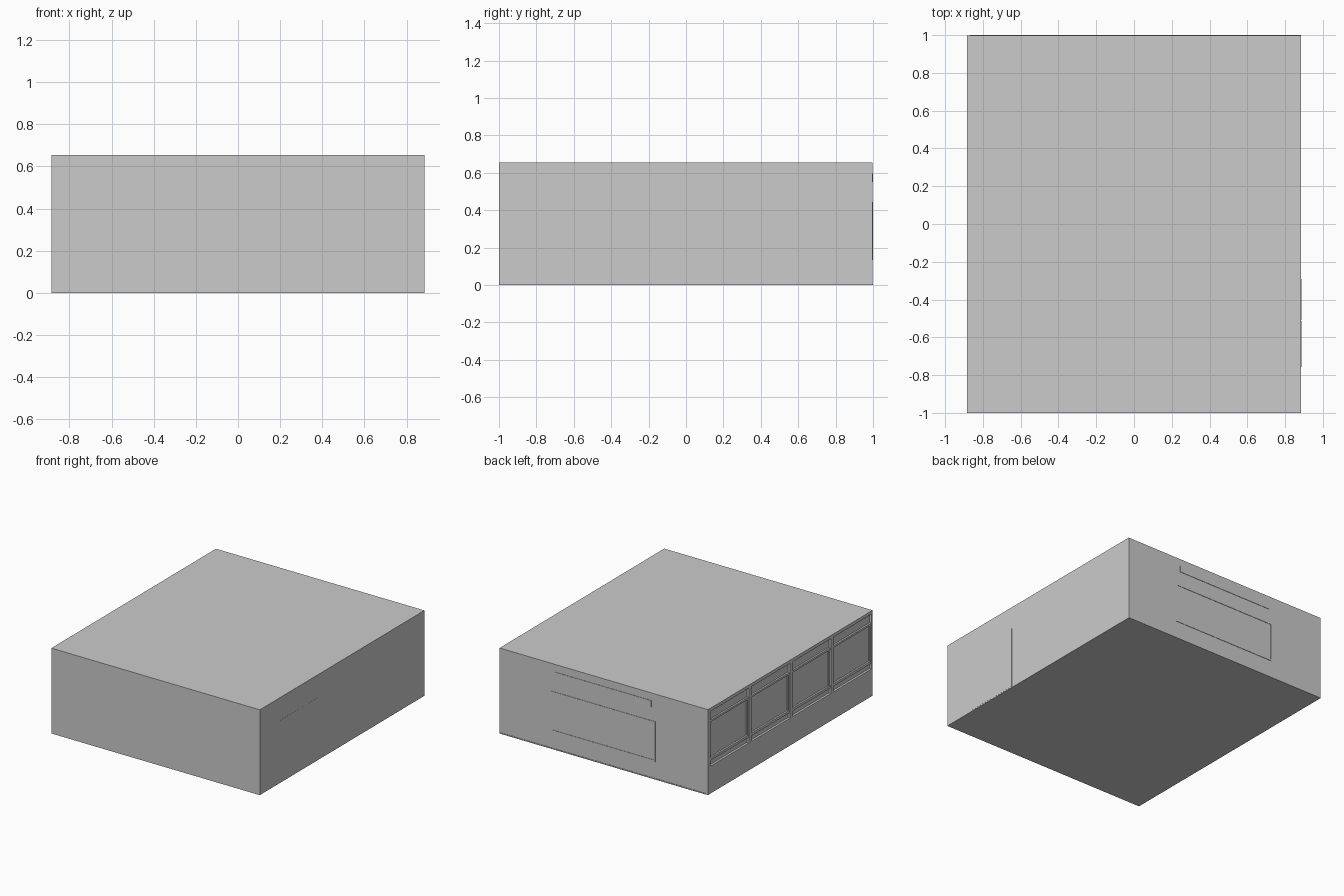
import bpy
import bmesh
from mathutils import Vector

if "Cube" in bpy.data.objects:
    bpy.data.objects.remove(bpy.data.objects["Cube"])

HX, HY, H = 0.885, 1.0, 0.655   # half width, half length, height
FLOOR = 0.008
BACK = 0.997                    # back wall plane, trim reaches y = 1
GLASS = -0.868                  # recessed plane of the left windows


def boxes(name, spans):
    """One object made of axis-aligned boxes given as (x0, x1, y0, y1, z0, z1)."""
    bm = bmesh.new()
    for x0, x1, y0, y1, z0, z1 in spans:
        new = bmesh.ops.create_cube(bm, size=1)["verts"]
        bmesh.ops.scale(bm, verts=new, vec=(x1 - x0, y1 - y0, z1 - z0))
        bmesh.ops.translate(bm, verts=new, vec=Vector((x0 + x1, y0 + y1, z0 + z1)) / 2)
    mesh = bpy.data.meshes.new(name)
    bm.to_mesh(mesh)
    bm.free()
    obj = bpy.data.objects.new(name, mesh)
    bpy.context.collection.objects.link(obj)
    return obj


def frame_y(x0, x1, z0, z1, w):
    """Four bars of a flat rectangular trim on the back wall."""
    y0, y1 = BACK - 0.002, HY
    return [(x0, x1, y0, y1, z0, z0 + w), (x0, x1, y0, y1, z1 - w, z1),
            (x0, x0 + w, y0, y1, z0 + w, z1 - w), (x1 - w, x1, y0, y1, z0 + w, z1 - w)]


# Building mass and floor slab
boxes("building_body", [(GLASS, HX, -HY, BACK, FLOOR, H)])
boxes("floor_slab", [(GLASS, HX, -HY, HY, 0, FLOOR)])

# Left facade: solid bands and posts around four recessed bays
PITCH, BAY = 0.496, 0.465
bays = [(0.965 - i * PITCH - BAY, 0.965 - i * PITCH) for i in range(4)]
rows = [(0.21, 0.25), (0.27, 0.545), (0.56, 0.63)]    # sill slot, pane, transom
x0, x1 = -HX, GLASS
wall = [(x0, x1, -HY, BACK, 0.0, rows[0][0]), (x0, x1, -HY, BACK, rows[-1][1], H)]
edges = [BACK] + [v for lo, hi in bays for v in (hi, lo)] + [-HY]
for hi, lo in zip(edges[0::2], edges[1::2]):
    wall.append((x0, x1, lo, hi, rows[0][0], rows[-1][1]))
boxes("left_wall", wall)

# Horizontal bars and slim pane frames inside every bay
bars, frames = [], []
for lo, hi in bays:
    for below, above in zip(rows, rows[1:]):
        bars.append((x0 + 0.004, x1, lo, hi, below[1], above[0]))
    z0, z1 = rows[1]
    for a, b in ((lo, lo + 0.012), (hi - 0.012, hi)):
        frames.append((x0 + 0.009, x1, a, b, z0, z1))
boxes("window_bars", bars)
boxes("window_frames", frames)

# Back wall: large window with trim and the narrow panel above it
boxes("back_window_frame", frame_y(-0.437, 0.45, 0.135, 0.443, 0.012))
boxes("back_panel", [(-0.405, 0.41, BACK - 0.002, HY, 0.55, 0.597)])

# Double door lying almost flush in the right wall
boxes("right_door", [(HX - 0.01, HX + 0.0008, a, b, FLOOR, 0.48)
                     for a, b in ((-0.757, -0.513), (-0.509, -0.29))])
